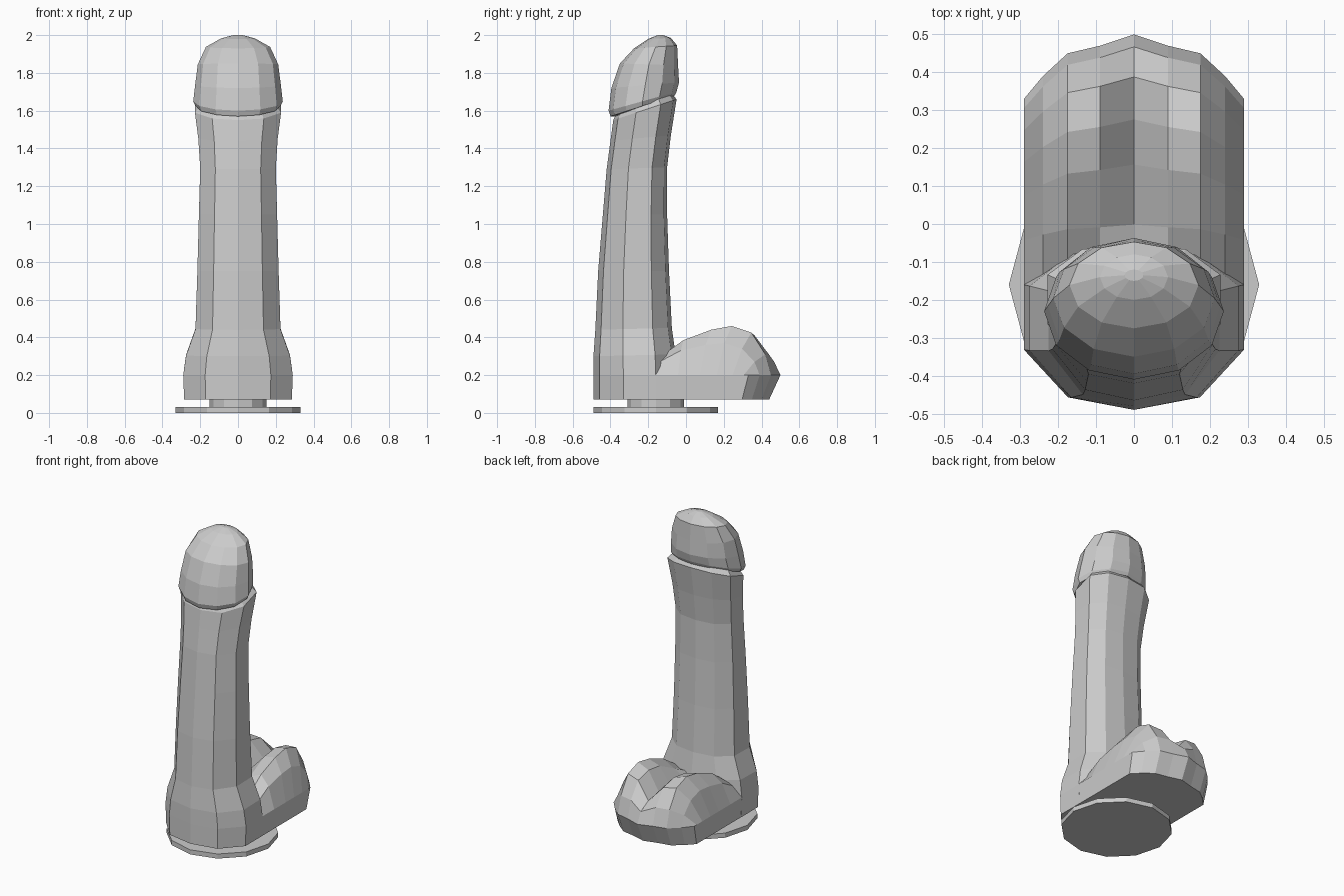
import bpy, math

if "Cube" in bpy.data.objects:
    bpy.data.objects.remove(bpy.data.objects["Cube"])

grey = bpy.data.materials.new("light_grey")
grey.diffuse_color = (0.6, 0.6, 0.6, 1)
grey.use_nodes = True
grey.node_tree.nodes["Principled BSDF"].inputs["Base Color"].default_value = grey.diffuse_color


def make(name, verts, faces):
    mesh = bpy.data.meshes.new(name)
    mesh.from_pydata(verts, [], faces)
    mesh.materials.append(grey)
    obj = bpy.data.objects.new(name, mesh)
    bpy.context.collection.objects.link(obj)
    return obj


def loft(name, rings):
    """Skin a stack of equal rings and cap both ends."""
    n = len(rings[0])
    verts = [v for ring in rings for v in ring]
    faces = [(r * n + i, r * n + (i + 1) % n, (r + 1) * n + (i + 1) % n, (r + 1) * n + i)
             for r in range(len(rings) - 1) for i in range(n)]
    faces.append(tuple(reversed(range(n))))
    faces.append(tuple(range(len(verts) - n, len(verts))))
    return make(name, verts, faces)


def ring(unit, half_x, y_front, y_back, z_front, z_back):
    """Place a unit outline as an oval leaning from front to back."""
    pts = []
    for x, y in unit:
        t = (y + 1) / 2
        pts.append((x * half_x, y_front + t * (y_back - y_front), z_front + t * (z_back - z_front)))
    return pts


def circle(n):
    return [(math.sin(math.tau * i / n), -math.cos(math.tau * i / n)) for i in range(n)]


# Suction foot: wide disc and narrow neck
twelve = circle(12)
loft("foot_disc", [ring(twelve, 0.33, -0.49, 0.17, z, z) for z in (0.0, 0.03)])
loft("foot_neck", [ring(twelve, 0.15, -0.31, -0.01, z, z) for z in (0.03, 0.075)])

# Shaft: ten-sided outline lofted up a gentle curve
half = [(0.6, -0.85), (1, -0.28), (1, 0.5), (0.6, 0.9)]
ten = [(0, -1)] + half + [(0, 1)] + [(-x, y) for x, y in reversed(half)]
shaft_rows = [
    (0.285, -0.49, -0.05, 0.07, 0.07),
    (0.29, -0.49, -0.05, 0.20, 0.20),
    (0.275, -0.49, -0.055, 0.30, 0.31),
    (0.225, -0.48, -0.075, 0.44, 0.45),
    (0.215, -0.465, -0.09, 0.75, 0.75),
    (0.207, -0.44, -0.10, 1.05, 1.05),
    (0.20, -0.42, -0.10, 1.29, 1.30),
    (0.21, -0.40, -0.08, 1.44, 1.47),
    (0.228, -0.385, -0.05, 1.55, 1.66),
    (0.19, -0.36, -0.08, 1.60, 1.70),
]
loft("shaft", [ring(ten, *row) for row in shaft_rows])

# Rounded head with an undercut rim
head_rows = [
    (0.19, -0.37, -0.09, 1.57, 1.68),
    (0.225, -0.40, -0.06, 1.57, 1.68),
    (0.237, -0.41, -0.05, 1.60, 1.70),
    (0.227, -0.395, -0.037, 1.72, 1.75),
    (0.213, -0.35, -0.042, 1.85, 1.84),
    (0.17, -0.275, -0.047, 1.93, 1.945),
    (0.09, -0.20, -0.08, 1.98, 1.985),
    (0.025, -0.15, -0.12, 2.0, 2.0),
]
loft("head", [ring(twelve, *row) for row in head_rows])

# Twin-lobed rear base: stations run backwards, columns mirror about a centre groove
col_x = [0, 0.09, 0.175, 0.24, 0.29]
col_back = [0.50, 0.47, 0.45, 0.39, 0.33]
stations = [
    (0.0, 0.28, 0.28, 0.28, 0.26),
    (0.24, 0.30, 0.345, 0.385, 0.33),
    (0.48, 0.31, 0.42, 0.44, 0.36),
    (0.66, 0.32, 0.435, 0.46, 0.37),
    (0.83, 0.31, 0.41, 0.425, 0.34),
    (0.95, 0.27, 0.31, 0.31, 0.27),
    (1.0, 0.2, 0.2, 0.2, 0.2),
]
verts, faces = [], []
for t, *zs in stations:
    zs.append(0.2)
    for j in range(-4, 5):
        k = abs(j)
        verts.append((math.copysign(col_x[k], j), -0.16 + t * (col_back[k] + 0.16), zs[k]))
rows = len(stations)
for r in range(rows - 1):
    for c in range(8):
        a = r * 9 + c
        faces.append((a, a + 1, a + 10, a + 9))

# Skirt tapering in to the flat underside
rim = ([r * 9 + 8 for r in range(rows)] + [(rows - 1) * 9 + c for c in range(7, -1, -1)]
       + [r * 9 for r in range(rows - 2, -1, -1)])
first = len(verts)
for i in rim:
    x, y, z = verts[i]
    shrink = 0.06 * max(0, (y + 0.16) / 0.66) ** 2
    verts.append((x * 0.98, y - shrink, 0.07))
for i in range(len(rim) - 1):
    faces.append((rim[i], rim[i + 1], first + i + 1, first + i)[::-1])
faces.append(tuple(range(first, first + len(rim)))[::-1])
# Hidden front wall closes the solid
faces.append(tuple(range(8, -1, -1)) + (first + len(rim) - 1, first))
make("rear_base", verts, faces)

# Consistent outward normals
import bmesh
for obj in bpy.context.collection.objects:
    bm = bmesh.new()
    bm.from_mesh(obj.data)
    bmesh.ops.recalc_face_normals(bm, faces=bm.faces)
    bm.to_mesh(obj.data)
    bm.free()
